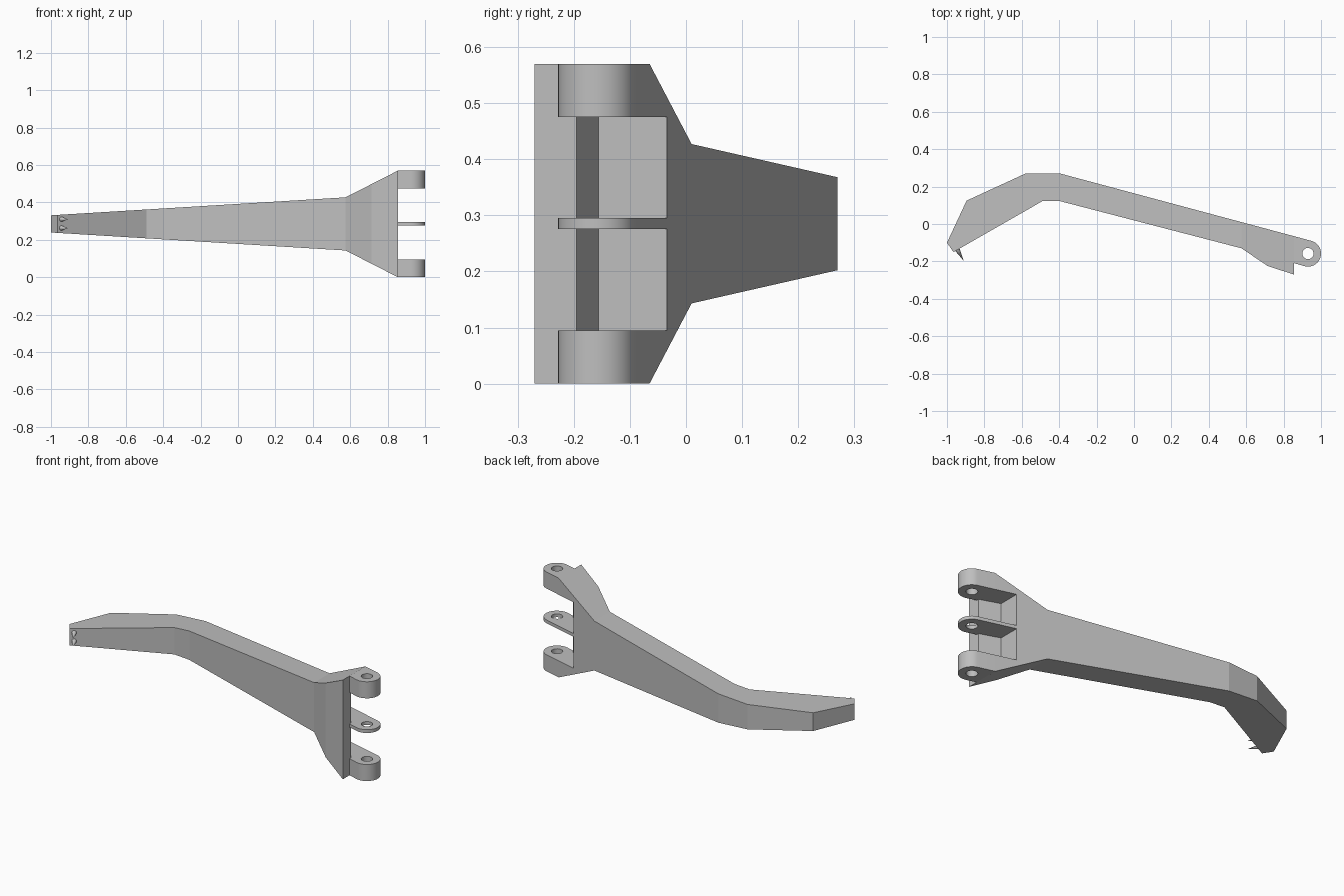
import bpy, bmesh, math
from mathutils import Vector

cube = bpy.data.objects.get("Cube")
if cube:
    bpy.data.objects.remove(cube, do_unlink=True)

MID = 0.285            # height of the symmetry plane
SLOPE = -0.269         # slope of the long straight part of the arm
END = 0.855            # where the flange stops and the lugs begin

grey = bpy.data.materials.new("plain grey")
grey.use_nodes = True
colour = (0.52, 0.52, 0.52, 1)
grey.diffuse_color = colour
grey.node_tree.nodes["Principled BSDF"].inputs["Base Color"].default_value = colour


def finish(bm, name, smooth=False):
    bmesh.ops.recalc_face_normals(bm, faces=bm.faces)
    mesh = bpy.data.meshes.new(name)
    bm.to_mesh(mesh)
    bm.free()
    obj = bpy.data.objects.new(name, mesh)
    bpy.context.collection.objects.link(obj)
    mesh.materials.append(grey)
    bpy.ops.object.select_all(action='DESELECT')
    obj.select_set(True)
    bpy.context.view_layer.objects.active = obj
    if smooth:
        bpy.ops.object.shade_smooth_by_angle(angle=math.radians(30))
    return obj


def half_height(x):
    """Slow taper along the arm, then a steep flare at the flange."""
    if x <= 0.575:
        return 0.046 + (x + 1) / 1.575 * 0.096
    return 0.142 + (x - 0.575) / (END - 0.575) * 0.143


def prism(name, outline, z0, z1, hole=()):
    """Extrude a flat outline, optionally with a hole, from z0 to z1."""
    bm = bmesh.new()
    edges = []
    for loop in (outline, hole):
        vs = [bm.verts.new((x, y, z0)) for x, y in loop]
        edges += [bm.edges.new((v, vs[i - 1])) for i, v in enumerate(vs)]
    bmesh.ops.triangle_fill(bm, edges=edges, use_beauty=True)
    new = bmesh.ops.extrude_face_region(bm, geom=bm.faces[:])["geom"]
    verts = [g for g in new if isinstance(g, bmesh.types.BMVert)]
    bmesh.ops.translate(bm, verts=verts, vec=(0, 0, z1 - z0))
    return finish(bm, name, smooth=True)


# Arm and flange: bent outline with tapering height
outline = [(-1, -0.10), (-0.895, 0.125), (-0.58, 0.27), (-0.395, 0.27),
           (0.575, 0.01), (END, -0.065), (END, -0.27), (0.715, -0.225),
           (0.575, -0.13), (-0.395, 0.122), (-0.49, 0.122), (-0.965, -0.15)]
arm_loop = [0, 1, 2, 3, 4, 8, 9, 10, 11]
flange_loop = [4, 5, 6, 7, 8]
bm = bmesh.new()
layers = [[bm.verts.new((x, y, MID + s * half_height(x))) for x, y in outline]
          for s in (-1, 1)]
for layer in layers:
    for loop in (arm_loop, flange_loop):
        bm.faces.new([layer[i] for i in loop])
low, high = layers
for i in range(len(outline)):
    bm.faces.new((low[i - 1], low[i], high[i], high[i - 1]))
arm = finish(bm, "arm")

# Two pockets cut into the flange between the lugs
pocket = [(0.74, 0.1), (0.74, -0.156), (END, -0.195), (1.0, -0.235), (1.0, 0.1)]
for z0, z1 in ((0.095, 0.276), (0.295, 0.475)):
    cutter = prism("pocket_cutter", pocket, z0, z1)
    cutter.hide_render = True
    bpy.context.view_layer.objects.active = arm
    mod = arm.modifiers.new("pocket", 'BOOLEAN')
    mod.operation = 'DIFFERENCE'
    mod.solver = 'EXACT'
    mod.object = cutter
    bpy.ops.object.modifier_apply(modifier=mod.name)
    bpy.data.objects.remove(cutter, do_unlink=True)

# Rounded hinge lugs with a pin hole
cx, cy, r = 0.93, -0.158, 0.07


def circle_point(angle, radius):
    return (cx + radius * math.cos(angle), cy + radius * math.sin(angle))


tangent = math.atan(SLOPE) + math.pi / 2
arc = [circle_point(tangent - math.pi * i / 24, r) for i in range(25)]
lug = [(END, -0.065)] + arc + [(END, -0.209)]
hole = [circle_point(math.tau * i / 32, 0.03) for i in range(32)]
for name, z0, z1 in (("lower_lug", 0, 0.095), ("middle_lug", 0.276, 0.295),
                     ("upper_lug", 0.475, 0.57)):
    prism(name, lug, z0, z1, hole)

# Two small spikes at the tip, square to the inner face
axis = Vector((0.494, -0.869, 0))
for name, z in (("lower_spike", 0.263), ("upper_spike", 0.31)):
    bm = bmesh.new()
    bmesh.ops.create_cone(bm, cap_ends=True, segments=16, radius1=0.014,
                          radius2=0, depth=0.075)
    bmesh.ops.translate(bm, verts=bm.verts, vec=(0, 0, 0.032))
    spike = finish(bm, name, smooth=True)
    spike.rotation_euler = axis.to_track_quat('Z', 'Y').to_euler()
    spike.location = (-0.944, -0.138, z)
